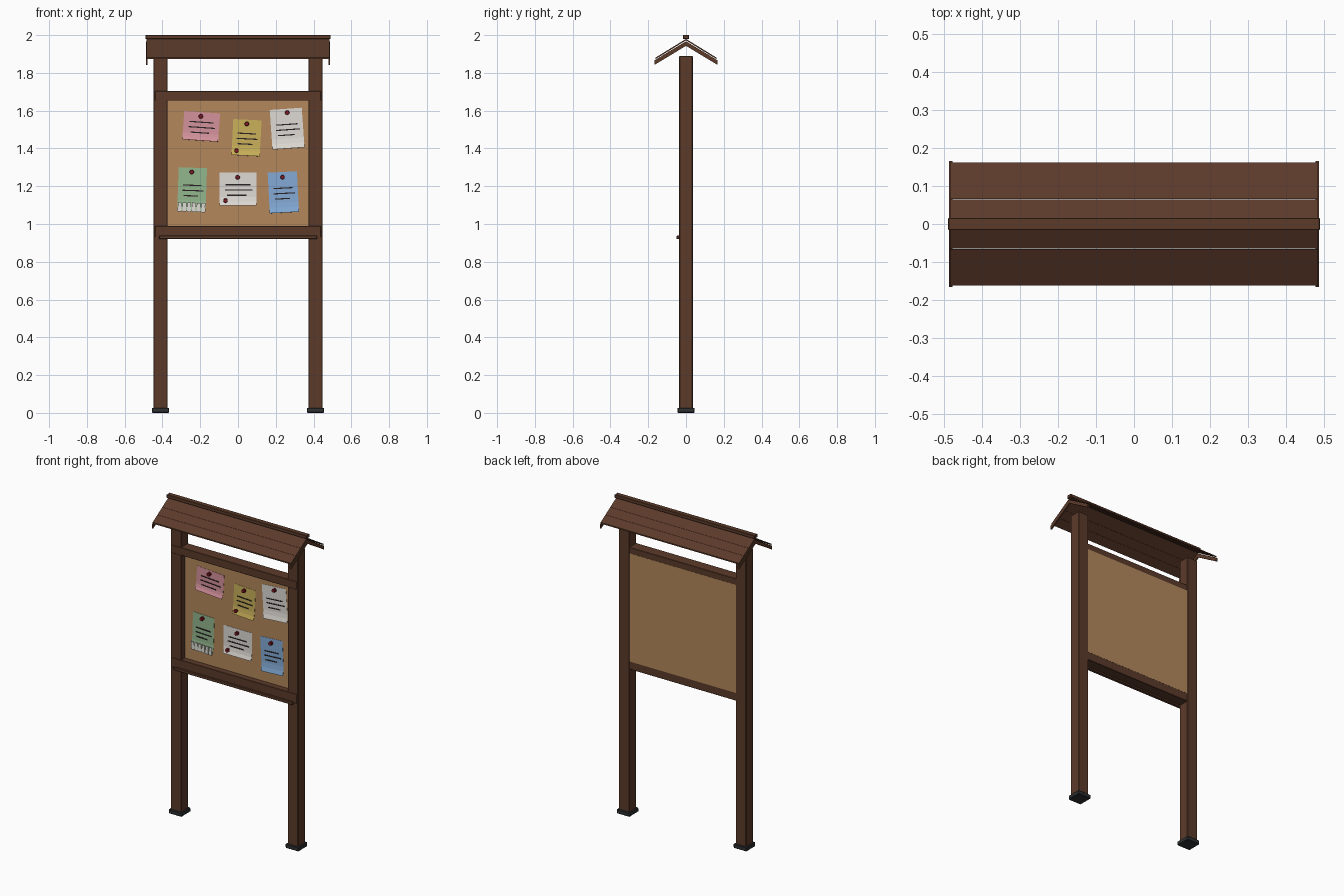
import bpy, bmesh, math
from mathutils import Matrix, Vector

if "Cube" in bpy.data.objects:
    bpy.data.objects.remove(bpy.data.objects["Cube"])


def material(name, r, g, b):
    m = bpy.data.materials.new(name)
    m.diffuse_color = tuple((c / 255) ** 2.2 for c in (r, g, b)) + (1,)
    m.use_nodes = True
    m.node_tree.nodes["Principled BSDF"].inputs["Base Color"].default_value = m.diffuse_color
    return m


WOOD = material("wood", 92, 61, 46)
CORK = material("cork", 178, 134, 92)
IRON = material("iron", 50, 52, 53)
INK = material("ink", 45, 38, 40)
RED = material("red", 130, 32, 42)
PAPERS = {"pink": material("pink", 212, 145, 155), "yellow": material("yellow", 200, 175, 90),
          "white": material("white", 222, 218, 212), "green": material("green", 145, 180, 140),
          "blue": material("blue", 130, 168, 212)}


def finish(name, bm, mat, matrix=None):
    if matrix is not None:
        bm.transform(matrix)
    bmesh.ops.recalc_face_normals(bm, faces=bm.faces)
    me = bpy.data.meshes.new(name)
    bm.to_mesh(me)
    bm.free()
    me.materials.append(mat)
    ob = bpy.data.objects.new(name, me)
    bpy.context.collection.objects.link(ob)
    return ob


def box(name, lo, hi, mat, bevel=0.0, matrix=None):
    bm = bmesh.new()
    bmesh.ops.create_cube(bm, size=1)
    lo, hi = Vector(lo), Vector(hi)
    for v in bm.verts:
        v.co = Vector((lo[i] + (v.co[i] + 0.5) * (hi[i] - lo[i]) for i in range(3)))
    if bevel:
        bmesh.ops.bevel(bm, geom=bm.edges[:], offset=bevel, segments=1, affect='EDGES')
    return finish(name, bm, mat, matrix)


def extrude_x(name, profile, x0, x1, mat):
    """Prism along x from a (y, z) outline."""
    bm = bmesh.new()
    a = [bm.verts.new((x0, y, z)) for y, z in profile]
    b = [bm.verts.new((x1, y, z)) for y, z in profile]
    n = len(profile)
    bm.faces.new(a)
    bm.faces.new(b[::-1])
    for i in range(n):
        bm.faces.new((a[i], a[(i + 1) % n], b[(i + 1) % n], b[i]))
    return finish(name, bm, mat)


# posts and metal feet
for s, side in ((-1, "left"), (1, "right")):
    x = s * 0.41
    box(side + "_post", (x - 0.037, -0.036, 0.01), (x + 0.037, 0.036, 1.89), WOOD, 0.003)
    box(side + "_foot", (x - 0.046, -0.046, 0), (x + 0.046, 0.046, 0.027), IRON, 0.004)

# rails, ledge and cork board
box("top_rail", (-0.44, -0.038, 1.653), (0.44, 0.033, 1.703), WOOD, 0.002)
box("bottom_rail", (-0.44, -0.038, 0.93), (0.44, 0.033, 0.99), WOOD, 0.002)
box("ledge", (-0.417, -0.05, 0.92), (0.417, -0.03, 0.938), WOOD, 0.002)
box("cork_board", (-0.378, 0.0, 0.98), (0.378, 0.034, 1.665), CORK)

# roof: three planks each side, end boards and ridge cap
SLOPE = 0.1 / 0.163


def roof_z(y):
    return 1.98 - SLOPE * abs(y)


for s, side in ((-1, "front"), (1, "back")):
    edges = [0.0, 0.066, 0.115, 0.163]
    for i in range(3):
        a, b = edges[i], edges[i + 1] - 0.0008
        extrude_x(f"{side}_roof_plank_{i + 1}",
                  [(s * a, roof_z(a)), (s * b, roof_z(b)),
                   (s * b, roof_z(b) - 0.008), (s * a, roof_z(a) - 0.008)],
                  -0.485, 0.485, WOOD)
    for e, end in ((-1, "left"), (1, "right")):
        extrude_x(f"{side}_{end}_end_board",
                  [(0, 1.967), (s * 0.166, 1.867), (s * 0.166, 1.843), (0, 1.943)],
                  e * 0.479, e * 0.488, WOOD)
box("ridge_cap", (-0.49, -0.016, 1.979), (0.49, 0.016, 2.0), WOOD, 0.002)


def sheet(name, w, h, mat, matrix):
    """Thin paper whose lower edge curls forward."""
    bm = bmesh.new()
    bmesh.ops.create_grid(bm, x_segments=4, y_segments=8, size=0.5)
    for v in bm.verts:
        u, t = v.co.x, v.co.y
        curl = 0.010 * (max(0, -0.2 - t) / 0.3) ** 2
        v.co = Vector((u * w, -0.002 - curl, t * h))
    ob = finish(name, bm, mat, matrix)
    ob.modifiers.new("thickness", 'SOLIDIFY').thickness = 0.0015


def pin(name, x, z):
    rot = Matrix.Translation((x, -0.002, z)) @ Matrix.Rotation(math.pi / 2, 4, 'X')
    bm = bmesh.new()
    for r1, r2, z0, z1 in ((0.012, 0.011, 0.0, 0.005), (0.006, 0.006, 0.005, 0.013),
                           (0.012, 0.010, 0.013, 0.019)):
        bmesh.ops.create_cone(bm, cap_ends=True, segments=10, radius1=r1, radius2=r2,
                              depth=z1 - z0, matrix=Matrix.Translation((0, 0, (z0 + z1) / 2)))
    finish(name, bm, RED, rot)


# notices: colour, x, z, width, height, tilt, pins
notices = [
    ("pink", -0.195, 1.517, 0.19, 0.15, 4, [(-0.197, 1.570)]),
    ("yellow", 0.045, 1.457, 0.15, 0.19, 3, [(0.047, 1.530), (-0.008, 1.388)]),
    ("white", 0.260, 1.505, 0.17, 0.21, -4, [(0.260, 1.590)]),
    ("green", -0.243, 1.183, 0.15, 0.23, 2, [(-0.245, 1.275)]),
    ("white", 0.0, 1.186, 0.197, 0.175, 0, [(-0.002, 1.247), (-0.066, 1.124)]),
    ("blue", 0.240, 1.168, 0.155, 0.215, -3, [(0.236, 1.248)]),
]
for k, (col, x, z, w, h, tilt, pins) in enumerate(notices, 1):
    M = Matrix.Translation((x, 0, z)) @ Matrix.Rotation(math.radians(tilt), 4, 'Y')
    sheet(f"{col}_notice_{k}", w, h, PAPERS[col], M)
    for j, (f, dx) in enumerate(((0.66, 0), (0.74, 0.004), (0.52, -0.006))):
        c = 0.022 - j * 0.028
        box(f"written_line_{k}_{j + 1}", (dx - w * f / 2, -0.0045, c - 0.003),
            (dx + w * f / 2, -0.002, c + 0.003), INK, 0, M)
    for j, (px, pz) in enumerate(pins):
        pin(f"pin_{k}_{j + 1}", px, pz)
    # tear-off tabs along the bottom of the green notice
    if col == "green":
        for j in range(6):
            t = -w / 2 + (j + 0.1) * w / 6
            box(f"tear_off_tab_{j + 1}", (t, -0.015, -h / 2 - 0.004),
                (t + 0.8 * w / 6, -0.0125, -h / 2 + 0.045), PAPERS["white"], 0, M)
